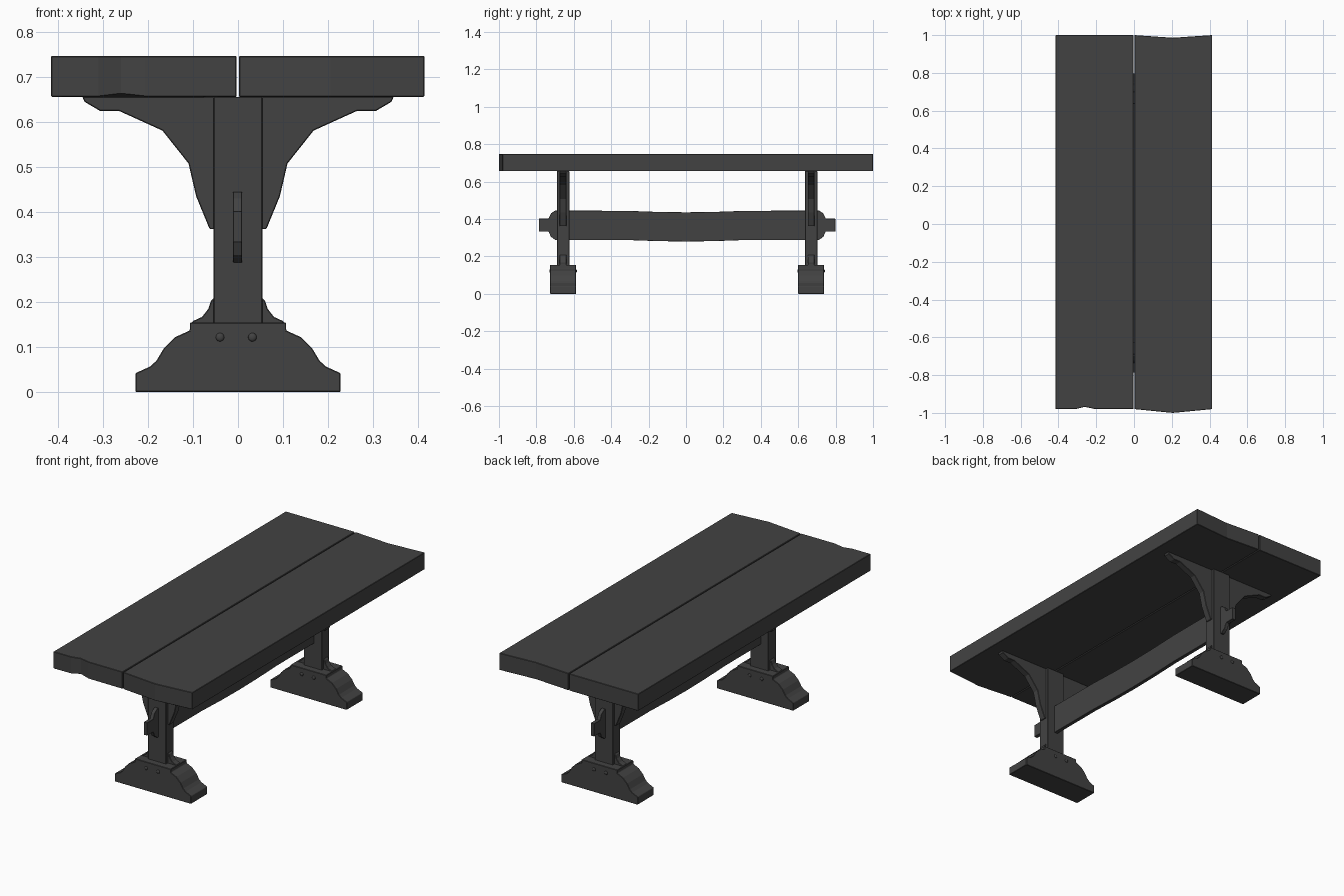
import bpy, bmesh
from mathutils import Matrix

if "Cube" in bpy.data.objects:
    bpy.data.objects.remove(bpy.data.objects["Cube"])

wood = bpy.data.materials.new("dark_wood")
wood.diffuse_color = (0.055, 0.055, 0.055, 1)
wood.use_nodes = True
wood.node_tree.nodes["Principled BSDF"].inputs["Base Color"].default_value = wood.diffuse_color


def finish(name, bm, bevel=0.0):
    bmesh.ops.recalc_face_normals(bm, faces=bm.faces[:])
    mesh = bpy.data.meshes.new(name)
    bm.to_mesh(mesh)
    bm.free()
    obj = bpy.data.objects.new(name, mesh)
    bpy.context.collection.objects.link(obj)
    mesh.materials.append(wood)
    if bevel:
        mod = obj.modifiers.new("edge", 'BEVEL')
        mod.width = bevel
        mod.segments = 1
        mod.limit_method = 'ANGLE'
        mod.angle_limit = 1.0
    return obj


def prism(name, pts, axis, lo, hi, bevel=0.002):
    """Extrude a 2D profile along an axis from lo to hi."""
    place = {'X': lambda u, w, t: (t, u, w),
             'Y': lambda u, w, t: (u, t, w),
             'Z': lambda u, w, t: (u, w, t)}[axis]
    bm = bmesh.new()
    a = [bm.verts.new(place(u, w, lo)) for u, w in pts]
    b = [bm.verts.new(place(u, w, hi)) for u, w in pts]
    bm.faces.new(a)
    bm.faces.new(b[::-1])
    n = len(pts)
    for i in range(n):
        j = (i + 1) % n
        bm.faces.new((a[i], a[j], b[j], b[i]))
    return finish(name, bm, bevel)


# Table top: two planks with uneven ends
prism("top_plank_right",
      [(0.002, -0.98), (0.205, -1.0), (0.414, -0.98),
       (0.414, 1.0), (0.205, 0.986), (0.002, 1.0)], 'Z', 0.656, 0.747)
left = prism("top_plank_left",
             [(-0.415, -0.98), (-0.31, -0.98), (-0.26, -0.968), (-0.205, -0.98),
              (-0.003, -0.98), (-0.003, 1.0), (-0.415, 1.0)], 'Z', 0.656, 0.747)
# chipped lower edge
for v in left.data.vertices:
    if abs(v.co.x + 0.26) < 0.01 and v.co.z < 0.7:
        v.co.z += 0.006

# Profiles (right half, x / z)
foot_half = [(0.228, 0), (0.228, 0.042), (0.195, 0.057), (0.181, 0.07),
             (0.165, 0.097), (0.14, 0.122), (0.107, 0.137), (0.107, 0.155)]
foot = foot_half + [(-x, z) for x, z in reversed(foot_half)]
bracket = [(0.05, 0.656), (0.346, 0.656), (0.341, 0.645), (0.307, 0.625),
           (0.265, 0.625), (0.168, 0.581), (0.11, 0.508), (0.093, 0.435),
           (0.063, 0.362), (0.05, 0.362)]
lower_brace = [(0.05, 0.15), (0.105, 0.15), (0.1, 0.158), (0.08, 0.167),
               (0.066, 0.185), (0.06, 0.203), (0.05, 0.212)]
post = [(-0.054, 0.15), (0.054, 0.15), (0.054, 0.656), (-0.054, 0.656)]

# Two trestles
for end, y in (("front", -0.657), ("back", 0.669)):
    prism(f"{end}_foot", foot, 'Y', y - 0.069, y + 0.069)
    prism(f"{end}_post", post, 'Y', y - 0.033, y + 0.033)
    for side, s in (("left", -1), ("right", 1)):
        for part, prof in (("bracket", bracket), ("lower_brace", lower_brace)):
            prism(f"{end}_{part}_{side}", [(s * x, z) for x, z in prof],
                  'Y', y - 0.018, y + 0.018)
        # peg heads on both faces of the foot
        for face, f in (("outer", -1), ("inner", 1)):
            bm = bmesh.new()
            bmesh.ops.create_uvsphere(bm, u_segments=12, v_segments=8, radius=0.0095)
            bm.transform(Matrix.Translation((s * 0.036 - 0.004, y + f * 0.069, 0.122))
                         @ Matrix.Diagonal((1, 0.55, 1, 1)))
            peg = finish(f"{end}_peg_{side}_{face}", bm)
            peg.data.shade_smooth()

# Sagging stretcher with stepped tenon ends
top = [(-0.787, 0.402), (-0.735, 0.402), (-0.722, 0.43), (-0.7, 0.445),
       (-0.32, 0.444), (-0.15, 0.438), (0, 0.436), (0.15, 0.438), (0.32, 0.444),
       (0.712, 0.445), (0.734, 0.43), (0.747, 0.402), (0.798, 0.402)]
bottom = [(0.798, 0.333), (0.747, 0.333), (0.734, 0.305), (0.71, 0.288),
          (0.32, 0.288), (0.15, 0.282), (0, 0.28), (-0.15, 0.282), (-0.32, 0.288),
          (-0.698, 0.288), (-0.722, 0.305), (-0.735, 0.333), (-0.787, 0.333)]
prism("stretcher", top + bottom, 'X', -0.011, 0.009, 0.001)
